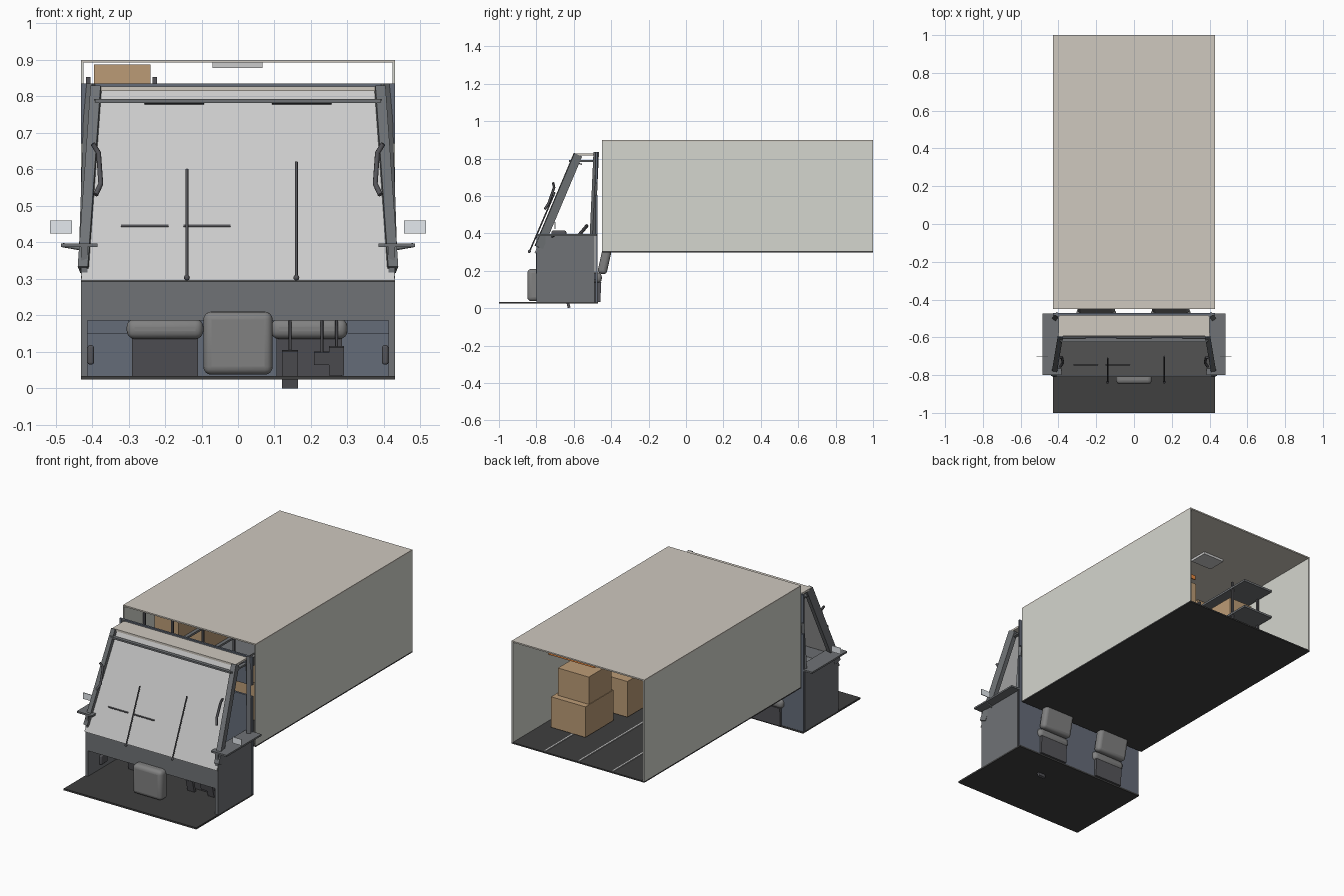
import bpy, bmesh, math
from mathutils import Vector

if "Cube" in bpy.data.objects:
    bpy.data.objects.remove(bpy.data.objects["Cube"])

PAL = dict(wall=(.66, .67, .62), roof=(.62, .58, .52), floor=(.05, .05, .05), dark=(.09, .09, .1),
           trim=(.16, .17, .18), blue=(.13, .15, .19), seat=(.22, .22, .22), glass=(.76, .76, .76),
           card=(.5, .33, .18), strap=(.8, .25, .05), rail=(.7, .7, .7), mirror=(.78, .82, .86))
mats = {}


def paint(ob, col):
    if col not in mats:
        mats[col] = bpy.data.materials.new(col)
        mats[col].diffuse_color = (*PAL[col], 1)
    ob.data.materials.append(mats[col])
    return ob


def from_bm(name, bm, col):
    me = bpy.data.meshes.new(name)
    bmesh.ops.recalc_face_normals(bm, faces=bm.faces)
    bm.to_mesh(me)
    bm.free()
    ob = bpy.data.objects.new(name, me)
    bpy.context.collection.objects.link(ob)
    return paint(ob, col)


def smooth_bevel(ob, r):
    m = ob.modifiers.new("round", 'BEVEL')
    m.width, m.segments = r, 4
    for p in ob.data.polygons:
        p.use_smooth = True
    bpy.context.view_layer.objects.active = ob
    ob.select_set(True)
    bpy.ops.object.shade_smooth_by_angle(angle=.6)
    ob.select_set(False)


def box(name, x, y, z, col, r=0, tilt=0):
    """Box from (min, max) ranges, optional rounding and tilt about x."""
    bm = bmesh.new()
    bmesh.ops.create_cube(bm, size=1)
    bmesh.ops.scale(bm, vec=(x[1] - x[0], y[1] - y[0], z[1] - z[0]), verts=bm.verts)
    ob = from_bm(name, bm, col)
    ob.location = [(a[0] + a[1]) / 2 for a in (x, y, z)]
    ob.rotation_euler.x = tilt
    if r:
        smooth_bevel(ob, r)
    return ob


def bar(name, p, q, w, d, col):
    """Rectangular bar from p to q."""
    v = Vector(q) - Vector(p)
    h = v.length / 2
    ob = box(name, (-w / 2, w / 2), (-d / 2, d / 2), (-h, h), col)
    ob.location = (Vector(p) + Vector(q)) / 2
    ob.rotation_euler = v.to_track_quat('Z', 'Y').to_euler()
    return ob


def tube(name, pts, r, col):
    cu = bpy.data.curves.new(name, 'CURVE')
    cu.dimensions, cu.bevel_depth, cu.bevel_resolution, cu.use_fill_caps = '3D', r, 2, True
    sp = cu.splines.new('POLY')
    sp.points.add(len(pts) - 1)
    for pt, co in zip(sp.points, pts):
        pt.co = (*co, 1)
    ob = bpy.data.objects.new(name, cu)
    bpy.context.collection.objects.link(ob)
    return paint(ob, col)


def extrude_x(name, prof, x0, x1, col):
    """Side profile (y, z) extruded across x."""
    bm = bmesh.new()
    f = bm.faces.new([bm.verts.new((x0, y, z)) for y, z in prof])
    new = bmesh.ops.extrude_face_region(bm, geom=[f])['geom']
    bmesh.ops.translate(bm, vec=(x1 - x0, 0, 0), verts=[g for g in new if isinstance(g, bmesh.types.BMVert)])
    return from_bm(name, bm, col)


def both(a, b, s):
    return tuple(sorted((a * s, b * s)))


# Cargo body, open at both ends
box("cargo_floor", (-.43, .43), (-.45, 1), (.298, .306), "floor")
box("cargo_roof", (-.43, .43), (-.45, 1), (.892, .9), "roof")
for s in (-1, 1):
    box("cargo_wall", both(.423, .43, s), (-.45, 1), (.306, .892), "wall")
for x in (-.22, 0, .22):
    box("floor_rail", (x - .006, x + .006), (-.42, .995), (.306, .311), "rail")
for y in (.0, .63):
    box("ceiling_light", (-.07, .067), (y - .055, y + .055), (.878, .892), "rail")

# Shelving along the left wall with parcels
for z in (.32, .485, .65, .815):
    box("shelf", (-.415, -.22), (-.3, .69), (z - .006, z + .006), "trim")
for y in (-.28, .0, .29, .575):
    for x in (-.41, -.228):
        box("shelf_post", (x - .006, x + .006), (y - .006, y + .006), (.306, .853), "dark")
for y, z, w, h in ((-.11, .821, .2, .066), (.17, .821, .18, .066), (.43, .656, .22, .12),
                   (-.1, .656, .22, .12), (.15, .491, .24, .13), (.48, .491, .18, .12)):
    box("shelf_parcel", (-.395, -.24), (y - w / 2, y + w / 2), (z, z + h), "card")

# Stacked cartons and strap
for x, y, z in (((.137, .36), (.476, .736), (.311, .49)), ((.14, .34), (.49, .7), (.49, .65)),
                ((.1, .35), (.2, .4), (.311, .52)), ((.12, .38), (-.2, .1), (.311, .53))):
    box("carton", x, y, z, "card")
for y in (.6, .67):
    bar("cargo_strap", (.42, y, .71), (.12, y, .71), .006, .025, "strap")

# Cab shell: floor, bulkhead, side panels and ledges
box("cab_floor", (-.43, .43), (-1, -.47), (.024, .034), "floor")
box("bulkhead_lower", (-.43, .43), (-.484, -.472), (.034, .605), "blue")
box("bulkhead_upper", (-.43, .43), (-.484, -.472), (.67, .835), "blue")
for s in (-1, 1):
    box("side_panel", both(.412, .43, s), (-.8, -.49), (.034, .39), "trim")
    box("side_ledge", both(.385, .485, s), (-.8, -.475), (.387, .397), "trim")
    bar("rear_pillar", (s * .42, -.5, .39), (s * .405, -.48, .835), .025, .018, "trim")
    bar("front_pillar", (s * .422, -.787, .325), (s * .387, -.578, .82), .028, .045, "trim")
    box("side_mirror", both(.455, .515, s), (-.702, -.698), (.424, .46), "mirror")
    tube("mirror_arm", [(s * .41, -.72, .38), (s * .48, -.7, .392)], .006, "trim")
    tube("grab_handle", [(s * .398, -.71, .67), (s * .382, -.705, .645), (s * .376, -.735, .56), (s * .39, -.755, .53)],
         .007, "dark")
    box("door_pocket", both(.3, .412, s), (-.52, -.485), (.15, .185), "blue")
    box("door_pull", both(.395, .412, s), (-.7, -.64), (.065, .118), "dark", .006)
    box("roof_side_rail", both(.375, .395, s), (-.62, -.48), (.782, .792), "trim")
    box("sun_visor", both(.093, .256, s), (-.62, -.555), (.774, .78), "dark", tilt=-.25)

# Windscreen, tapering to the header
bm = bmesh.new()
face = bm.faces.new([bm.verts.new(v) for v in
                     ((-.43, -.805, .293), (.43, -.805, .293), (.38, -.578, .822), (-.38, -.578, .822))])
glass = from_bm("windscreen", bm, "glass")
glass.modifiers.new("thickness", 'SOLIDIFY').thickness = .005

# Header roof
box("header_roof", (-.4, .4), (-.593, -.485), (.815, .827), "roof")
box("header_beam", (-.39, .39), (-.625, -.605), (.782, .792), "trim")

# Wipers
for x, t in ((-.14, .6), (.16, .62)):
    tube("wiper_arm", [(x, -.837, .302), (x, -.837 + (t - .302) * .43, t)], .004, "dark")
    bpy.ops.mesh.primitive_uv_sphere_add(segments=12, ring_count=8, radius=.008, location=(x, -.837, .303))
    bpy.context.object.name = "wiper_pivot"
    paint(bpy.context.object, "dark")
for a, b in ((-.32, -.19), (-.15, -.02)):
    tube("wiper_blade", [(a, -.745, .445), (b, -.745, .445)], .004, "dark")

# Dashboard, instrument hood and console
extrude_x("dashboard", [(-.803, .185), (-.803, .293), (-.765, .375), (-.64, .385), (-.59, .33), (-.63, .185)],
          -.412, .412, "trim")
box("instrument_hood", (.1, .3), (-.72, -.64), (.375, .415), "dark", .01)
box("centre_console", (-.095, .095), (-.848, -.78), (.037, .21), "seat", .022)

# Steering wheel and column
bpy.ops.mesh.primitive_torus_add(major_radius=.085, minor_radius=.009, major_segments=32, minor_segments=8,
                                 location=(.2, -.585, .375), rotation=(math.radians(50), 0, 0))
bpy.context.object.name = "steering_wheel"
paint(bpy.context.object, "dark")
bpy.ops.object.shade_smooth()
tube("steering_column", [(.2, -.585, .37), (.2, -.66, .31)], .015, "dark")
tube("wheel_spoke", [(.12, -.585, .375), (.28, -.585, .375)], .007, "dark")

# Pedals hanging from the dash
for x, w, z in ((.143, .022, (.0, .105)), (.23, .022, (.065, .1)), (.27, .02, (.035, .115))):
    box("pedal", (x - w, x + w), (-.645, -.63), z, "dark", 0, .25)
    tube("pedal_arm", [(x, -.64, z[1] - .01), (x, -.66, .19)], .004, "dark")

# Seats, leaning back through the bulkhead
for x in (-.2, .195):
    extrude_x("seat_base", [(-.6, .034), (-.458, .034), (-.453, .14), (-.62, .14)], x - .09, x + .09, "dark")
    box("seat_cushion", (x - .105, x + .105), (-.65, -.45), (.135, .19), "seat", .022)
    box("seat_back", (x - .1, x + .1), (-.445, -.395), (.18, .46), "seat", .02, -.22)
    box("headrest", (x - .06, x + .06), (-.4, -.36), (.47, .54), "seat", .015, -.22)

for m in bpy.data.materials:
    if m.users and not m.is_grease_pencil:
        m.use_nodes = True
        m.node_tree.nodes["Principled BSDF"].inputs["Base Color"].default_value = m.diffuse_color
